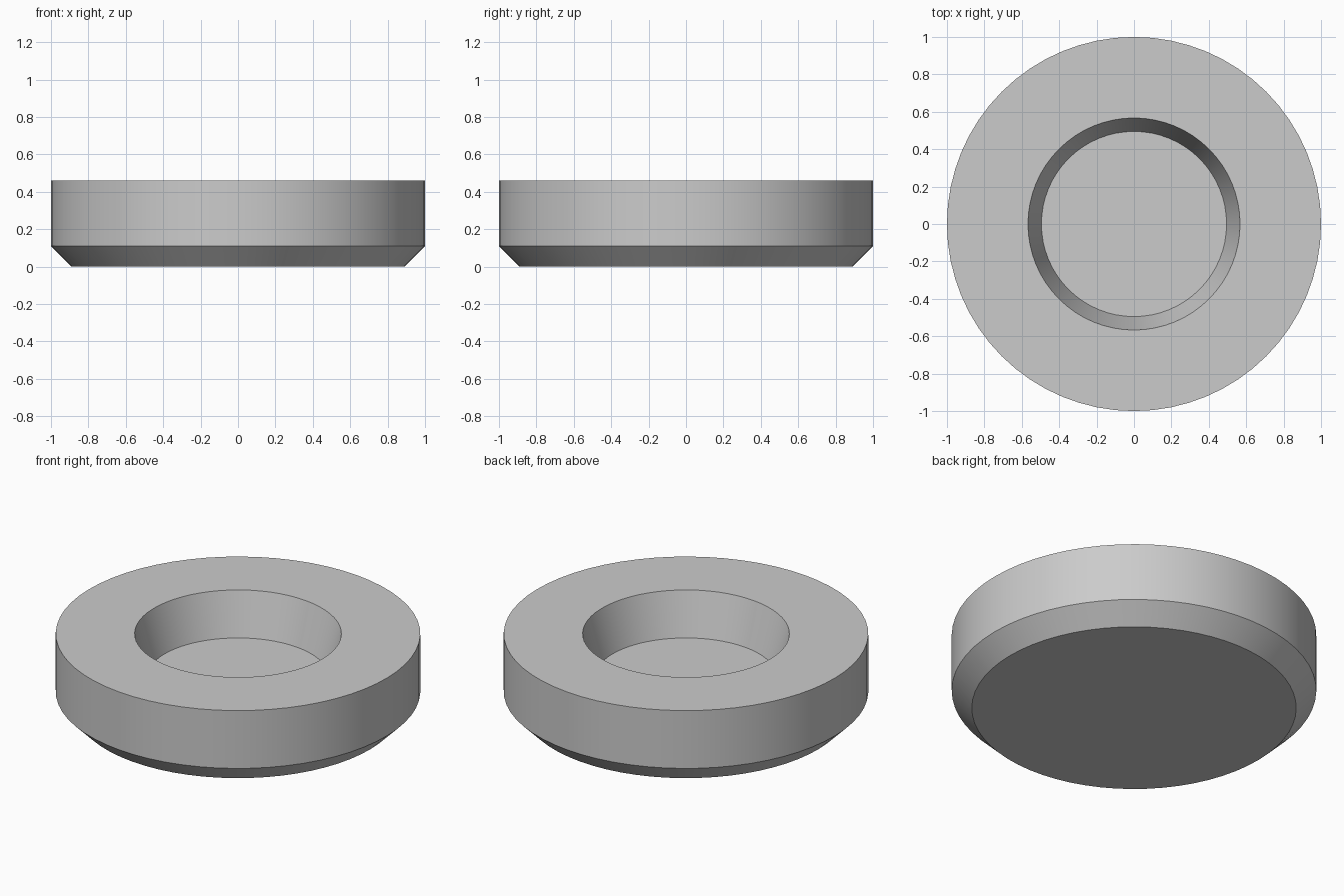
import bpy
import bmesh
from math import cos, sin, tau, radians

cube = bpy.data.objects.get("Cube")
if cube:
    bpy.data.objects.remove(cube, do_unlink=True)

SIDES = 64

# Plain grey material
grey = bpy.data.materials.new("plain_grey")
grey.use_nodes = True
colour = (0.6, 0.6, 0.6, 1)
grey.diffuse_color = colour
grey.node_tree.nodes["Principled BSDF"].inputs["Base Color"].default_value = colour


def turned_solid(name, profile, material):
    """Spin (radius, height) points about z and cap both ends."""
    bm = bmesh.new()
    rings = [[bm.verts.new((r * cos(tau * i / SIDES), r * sin(tau * i / SIDES), z))
              for i in range(SIDES)] for r, z in profile]
    for low, high in zip(rings, rings[1:]):
        for i in range(SIDES):
            j = (i + 1) % SIDES
            bm.faces.new((low[i], low[j], high[j], high[i]))
    bm.faces.new(rings[0][::-1])
    bm.faces.new(rings[-1])
    bmesh.ops.recalc_face_normals(bm, faces=bm.faces)
    mesh = bpy.data.meshes.new(name)
    bm.to_mesh(mesh)
    bm.free()
    mesh.materials.append(material)
    obj = bpy.data.objects.new(name, mesh)
    bpy.context.collection.objects.link(obj)
    bpy.ops.object.select_all(action="DESELECT")
    obj.select_set(True)
    bpy.context.view_layer.objects.active = obj
    bpy.ops.object.shade_smooth_by_angle(angle=radians(30))
    return obj


# Chamfered base, outer wall, flat rim, tapered recess wall, recess floor
turned_solid("recessed_disc", [(0.89, 0), (1, 0.11), (1, 0.46),
                               (0.567, 0.46), (0.495, 0.203)], grey)
